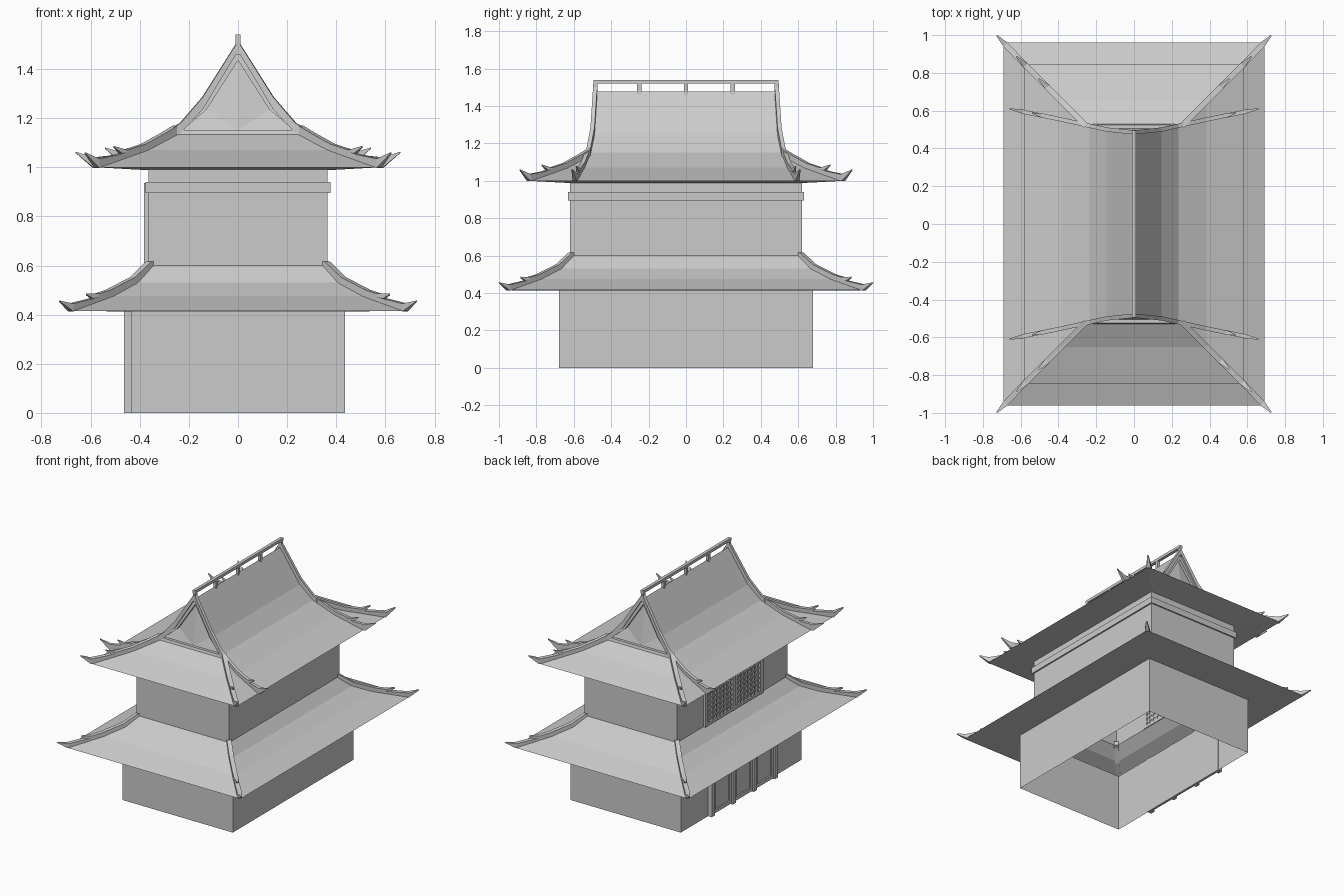
import bpy, bmesh
from mathutils import Vector

if "Cube" in bpy.data.objects:
    bpy.data.objects.remove(bpy.data.objects["Cube"])


def finish(name, bm, doubles=True):
    if doubles:
        bmesh.ops.remove_doubles(bm, verts=bm.verts, dist=1e-5)
    bmesh.ops.recalc_face_normals(bm, faces=bm.faces)
    me = bpy.data.meshes.new(name)
    bm.to_mesh(me)
    bm.free()
    ob = bpy.data.objects.new(name, me)
    bpy.context.collection.objects.link(ob)
    return ob


def face(bm, pts):
    return bm.faces.new([bm.verts.new(p) for p in pts])


def loft(name, rings):
    """Surface through rectangular rings given as (half x, half y, z)."""
    bm = bmesh.new()
    loops = [[bm.verts.new((sx * hx, sy * hy, z))
              for sx, sy in ((-1, -1), (1, -1), (1, 1), (-1, 1))] for hx, hy, z in rings]
    for a, b in zip(loops, loops[1:]):
        for i in range(4):
            j = (i + 1) % 4
            bm.faces.new((a[i], a[j], b[j], b[i]))
    return finish(name, bm)


def boxes(name, items):
    """Several boxes (x0, x1, y0, y1, z0, z1) in one mesh."""
    bm = bmesh.new()
    for x0, x1, y0, y1, z0, z1 in items:
        vs = bmesh.ops.create_cube(bm, size=1)["verts"]
        for v in vs:
            v.co = ((x0 + x1) / 2 + v.co.x * (x1 - x0),
                    (y0 + y1) / 2 + v.co.y * (y1 - y0),
                    (z0 + z1) / 2 + v.co.z * (z1 - z0))
    return finish(name, bm, False)


def ridges(name, strips, half):
    """Tile ridges: strips of (x, y, z bottom, z top), repeated in four quadrants."""
    bm = bmesh.new()
    for sx in (-1, 1):
        for sy in (-1, 1):
            for pts in strips:
                secs = []
                for i, (x, y, zb, zt) in enumerate(pts):
                    a, b = pts[max(i - 1, 0)], pts[min(i + 1, len(pts) - 1)]
                    d = Vector((b[0] - a[0], b[1] - a[1], 0)).normalized()
                    w = half * (0.25 if i == len(pts) - 1 else 1)
                    n = Vector((-d.y, d.x, 0)) * w
                    secs.append([bm.verts.new((sx * (x + s * n.x), sy * (y + s * n.y), z))
                                 for s, z in ((-1, zb), (1, zb), (1, zt), (-1, zt))])
                for a, b in zip(secs, secs[1:]):
                    for i in range(4):
                        j = (i + 1) % 4
                        bm.faces.new((a[i], a[j], b[j], b[i]))
                bm.faces.new(secs[0])
                bm.faces.new(secs[-1])
    return finish(name, bm, False)


# walls and lower skirt roof
loft("lower_walls", [(.435, .68, 0), (.435, .68, .415)])
loft("lower_roof", [(.435, .68, .413), (.69, .96, .415), (.53, .79, .475),
                    (.43, .685, .53), (.365, .62, .60)])
loft("upper_walls", [(.365, .62, .60), (.365, .62, .99)])
loft("wall_band", [(.365, .62, .895), (.376, .63, .895), (.376, .63, .94), (.365, .62, .94)])

# hip-and-gable upper roof: (x, y at the edge, z) from ridge to eave
prof = [(0, .48, 1.478), (.145, .50, 1.245), (.235, .525, 1.15), (.265, .53, 1.134),
        (.385, .65, 1.07), (.58, .845, 1.0)]
bm = bmesh.new()
for s in (-1, 1):
    for (x0, y0, z0), (x1, y1, z1) in zip(prof, prof[1:]):
        face(bm, [(s * x0, -y0, z0), (s * x1, -y1, z1), (s * x1, y1, z1), (s * x0, y0, z0)])
    for (x0, y0, z0), (x1, y1, z1) in zip(prof[3:], prof[4:]):
        face(bm, [(-x0, s * y0, z0), (-x1, s * y1, z1), (x1, s * y1, z1), (x0, s * y0, z0)])
finish("upper_roof", bm)
loft("upper_soffit", [(.58, .845, 1.0), (.365, .62, .988)])

# gable ends: raised frame around a recessed panel
inner = [(0, .483, 1.435), (.127, .50, 1.236), (.225, .525, 1.152)]
outer = [prof[0], prof[1], prof[3]]
bm = bmesh.new()
for sy in (-1, 1):
    for sx in (-1, 1):
        o = [Vector((sx * x, sy * y, z)) for x, y, z in outer]
        i = [Vector((sx * x, sy * y, z)) for x, y, z in inner]
        o.append(Vector((0, sy * .53, 1.134)))
        i.append(Vector((0, sy * .525, 1.152)))
        r = [p - Vector((0, sy * .02, 0)) for p in i]
        for k in range(3):
            face(bm, [o[k], o[k + 1], i[k + 1], i[k]])
            face(bm, [i[k], i[k + 1], r[k + 1], r[k]])
        face(bm, [r[0], r[1], r[3]])
        face(bm, [r[1], r[2], r[3]])
finish("gable_ends", bm)


# corner ridges with upturned horns
def hip(pts, x0, y0, k):
    return [(x, y0 + (x - x0) * k, zb, zt) for x, zb, zt in pts]


ridges("lower_hip_ridges", [
    hip([(.345, .59, .62), (.365, .58, .615), (.43, .52, .552), (.53, .465, .50),
         (.575, .452, .485), (.617, .48, .487)], .365, .62, 1.046),
    hip([(.53, .46, .485), (.60, .44, .465), (.68, .413, .445), (.727, .453, .457)],
        .365, .62, 1.046)], .015)
ridges("upper_hip_ridges", [
    hip([(.255, 1.125, 1.17), (.30, 1.105, 1.142), (.385, 1.06, 1.095),
         (.46, 1.04, 1.07), (.505, 1.08, 1.086)], .265, .53, 1),
    hip([(.42, 1.05, 1.075), (.50, 1.025, 1.05), (.575, .998, 1.035), (.622, 1.055, 1.06)],
        .265, .53, 1)], .015)
ridges("gable_ridges", [
    [(0, .485, 1.475, 1.515), (.145, .50, 1.235, 1.285), (.235, .52, 1.14, 1.18),
     (.385, .553, 1.06, 1.095), (.49, .575, 1.03, 1.065), (.54, .587, 1.075, 1.08)],
    [(.44, .565, 1.04, 1.07), (.52, .58, 1.015, 1.048), (.59, .595, .998, 1.04),
     (.66, .61, 1.058, 1.063)]], .011)

# open ridge rail on posts
boxes("ridge_rail", [(-.011, .011, -.495, .495, 1.52, 1.54)] +
      [(-.01, .01, y - .011, y + .011, 1.46, 1.525) for y in (-.484, -.25, 0, .25, .484)])

# triple door on the left side
doors = [(-.465, -.43, y - .018, y + .018, 0, .414) for y in (-.355, -.118, .118, .355)]
for c in (-.2365, 0, .2365):
    doors.append((-.443, -.43, c - .11, c + .11, 0, .41))
    doors += [(-.453, -.44, c - .1, c + .1, z, z + .025) for z in (0.005, .38)]
    doors += [(-.453, -.44, c + d - .01, c + d + .01, .005, .405) for d in (-.09, .09)]
boxes("doors", doors)

# pair of lattice windows on the left side
win = [(-.382, -.36, y - .015, y + .015, .60, .935) for y in (-.31, 0, .31)]
win += [(-.380, -.36, -.31, .31, z, z + .02) for z in (.60, .88)]
for c in (-.155, .155):
    win += [(-.376, -.36, c + k * .04 - .006, c + k * .04 + .006, .61, .89)
            for k in range(-3, 4)]
    win += [(-.374, -.36, c - .14, c + .14, .645 + k * .035 - .006, .645 + k * .035 + .006)
            for k in range(7)]
boxes("windows", win)
